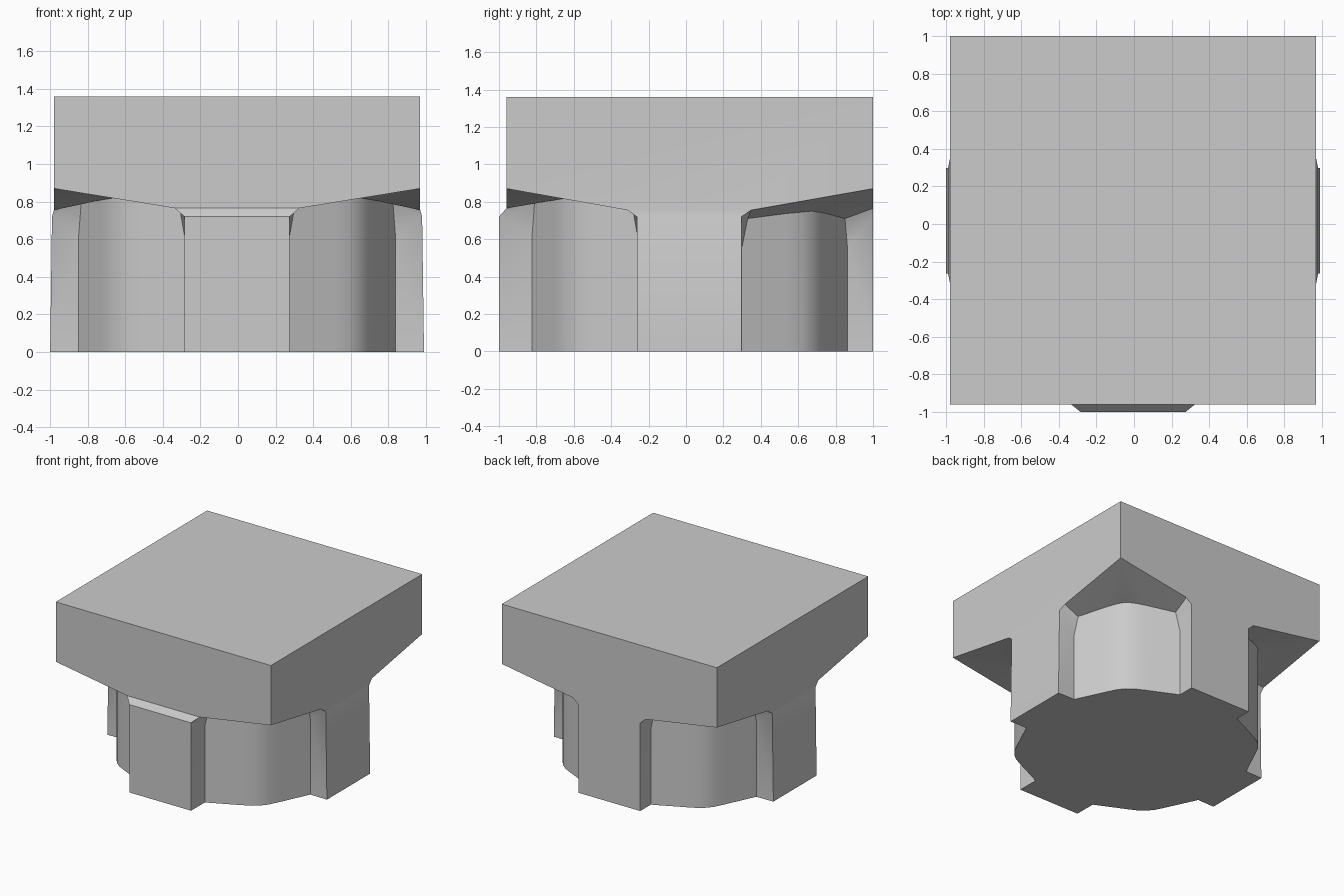
import bpy, bmesh

if "Cube" in bpy.data.objects:
    bpy.data.objects.remove(bpy.data.objects["Cube"])

CX, CY = -0.005, 0.02          # body centre, slightly off origin
PANEL_X = {1: 0.99, -1: -1.0}  # outer planes of the four pier panels
PANEL_Y = {1: 1.0, -1: -1.0}
SLAB_X = {1: 0.97, -1: -0.98}  # side planes of the square slab
SLAB_Y = {1: 1.0, -1: -0.96}
TOP, CORNER_Z, EDGE_Z, PANEL_Z = 1.36, 0.87, 0.765, 0.72
ROUND = [(0.73, 0.52), (0.69, 0.60), (0.65, 0.65), (0.60, 0.69), (0.52, 0.73)]

bm = bmesh.new()


def quadrant(sx, sy, flare_z, inner_z, mid_z):
    """One corner: notched pier below, flared underside and slab corner above."""
    def v(x, y, z):
        return bm.verts.new((x, y, z))

    def b(x, y, z):
        return v(CX + sx * x, CY + sy * y, z)

    def px(h, z, plane):
        return v(plane, CY - 0.003 + sy * h, z)

    def py(h, z, plane):
        return v(CX + sx * h, plane, z)

    q = {"T": v(SLAB_X[sx], SLAB_Y[sy], TOP), "K": v(SLAB_X[sx], SLAB_Y[sy], CORNER_Z)}
    q["x"] = [px(0.28, 0, PANEL_X[sx]), px(0.28, PANEL_Z, PANEL_X[sx] - 0.01 * sx),
              px(0.33, EDGE_Z - 0.01, SLAB_X[sx])]
    q["y"] = [py(0.28, 0, PANEL_Y[sy]), py(0.28, PANEL_Z, PANEL_Y[sy]),
              py(0.33, EDGE_Z, SLAB_Y[sy])]
    n1, c1, d1 = b(0.843, 0.28, 0), b(0.843, 0.28, flare_z), b(0.83, 0.31, inner_z)
    n2, c2, d2 = b(0.28, 0.843, 0), b(0.28, 0.843, flare_z), b(0.31, 0.83, inner_z)
    low = [b(x, y, 0) for x, y in ROUND]
    high = [b(x, y, mid_z - 0.12 * abs(x - y) * 0.5) for x, y in ROUND]
    faces = [[q["x"][0], n1, c1, q["x"][1]], [q["x"][1], c1, d1, q["x"][2]],
             [q["y"][0], n2, c2, q["y"][1]], [q["y"][1], c2, d2, q["y"][2]],
             [n1, low[0], high[0], d1, c1], [n2, low[-1], high[-1], d2, c2],
             [q["x"][2], d1, high[0], q["K"]], [q["y"][2], d2, high[-1], q["K"]]]
    for i in range(len(low) - 1):
        faces.append([low[i], low[i + 1], high[i + 1], high[i]])
        faces.append([high[i], high[i + 1], q["K"]])
    for f in faces:
        bm.faces.new(f)
    q["base"] = [q["x"][0], n1, *low, n2, q["y"][0]]
    return q


# Four corners; the back right one has a lower underside
order = [(1, 1), (-1, 1), (-1, -1), (1, -1)]
quads = [quadrant(sx, sy, *((0.56, 0.71, 0.75) if (sx, sy) == (1, 1) else (0.62, 0.79, 0.82)))
         for sx, sy in order]

# Slab sides, bevel bands and panels joining neighbouring corners
base = []
for i, q in enumerate(quads):
    n = quads[(i + 1) % 4]
    s = "y" if i % 2 == 0 else "x"
    a, b = q[s], n[s]
    bm.faces.new([q["T"], q["K"], a[2], b[2], n["K"], n["T"]])
    bm.faces.new([a[2], a[1], b[1], b[2]])
    bm.faces.new([a[1], a[0], b[0], b[1]])
    base += q["base"] if i % 2 == 0 else q["base"][::-1]

# Top and bottom caps
bm.faces.new([q["T"] for q in quads])
bm.faces.new(base)
bmesh.ops.recalc_face_normals(bm, faces=bm.faces[:])

mesh = bpy.data.meshes.new("column_capital")
bm.to_mesh(mesh)
bm.free()
capital = bpy.data.objects.new("column_capital", mesh)
bpy.context.collection.objects.link(capital)
bpy.context.view_layer.objects.active = capital
capital.select_set(True)
bpy.ops.object.shade_smooth_by_angle(angle=0.5)
